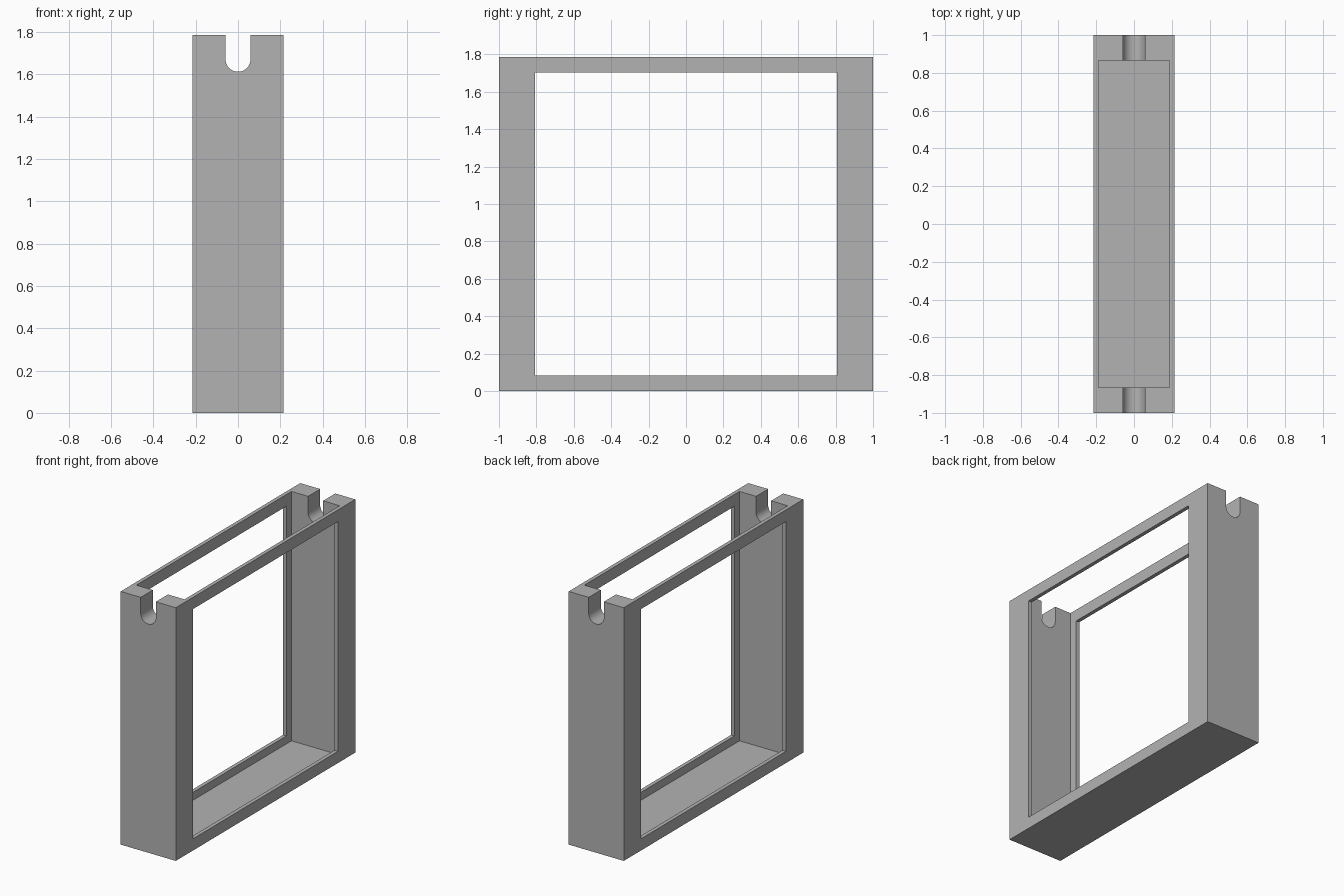
import bpy, bmesh, math
from mathutils import Vector

default = bpy.data.objects.get("Cube")
if default:
    bpy.data.objects.remove(default, do_unlink=True)

WIDTH, DEPTH, HEIGHT = 0.43, 2.0, 1.786
WALL = 0.027           # thin side and floor thickness
CAVITY_Y = 0.865       # inner half length
WINDOW_Y = 0.807       # window half length
RIM = 0.083            # frame height above and below the window
NOTCH_R, NOTCH_Z = 0.059, 1.672

grey = bpy.data.materials.new("plain grey")
grey.use_nodes = True
colour = (0.45, 0.45, 0.45, 1)
grey.diffuse_color = colour
grey.node_tree.nodes["Principled BSDF"].inputs["Base Color"].default_value = colour


def prism(name, outline, direction):
    """Extrude a flat outline into a closed solid."""
    bm = bmesh.new()
    face = bm.faces.new([bm.verts.new(p) for p in outline])
    result = bmesh.ops.extrude_face_region(bm, geom=[face])
    moved = [v for v in result["geom"] if isinstance(v, bmesh.types.BMVert)]
    bmesh.ops.translate(bm, verts=moved, vec=Vector(direction))
    bmesh.ops.recalc_face_normals(bm, faces=bm.faces)
    mesh = bpy.data.meshes.new(name)
    bm.to_mesh(mesh)
    bm.free()
    mesh.materials.append(grey)
    obj = bpy.data.objects.new(name, mesh)
    bpy.context.collection.objects.link(obj)
    return obj


def box(name, half_x, half_y, low, high):
    corners = [(-1, -1), (1, -1), (1, 1), (-1, 1)]
    return prism(name, [(sx * half_x, sy * half_y, low) for sx, sy in corners],
                 (0, 0, high - low))


# Outer block
frame = box("open_frame", WIDTH / 2, DEPTH / 2, 0, HEIGHT)

# Open-topped cavity and the windows through both sides
cavity = box("cavity_cutter", WIDTH / 2 - WALL, CAVITY_Y, WALL, HEIGHT + 0.2)
window = box("window_cutter", WIDTH, WINDOW_Y, RIM, HEIGHT - RIM)

# Round-bottomed notch through both end walls
arc = [(NOTCH_R * math.cos(a), -DEPTH, NOTCH_Z + NOTCH_R * math.sin(a))
       for a in (math.pi * (1 + i / 24) for i in range(25))]
top = HEIGHT + 0.2
notch = prism("notch_cutter",
              arc + [(NOTCH_R, -DEPTH, top), (-NOTCH_R, -DEPTH, top)],
              (0, 2 * DEPTH, 0))

# Cut everything out, then remove the cutters
bpy.ops.object.select_all(action="DESELECT")
bpy.context.view_layer.objects.active = frame
frame.select_set(True)
for cutter in (cavity, window, notch):
    mod = frame.modifiers.new(cutter.name, "BOOLEAN")
    mod.operation = "DIFFERENCE"
    mod.solver = "EXACT"
    mod.object = cutter
    bpy.ops.object.modifier_apply(modifier=mod.name)
    bpy.data.objects.remove(cutter, do_unlink=True)

bpy.ops.object.shade_smooth_by_angle(angle=math.radians(30))
